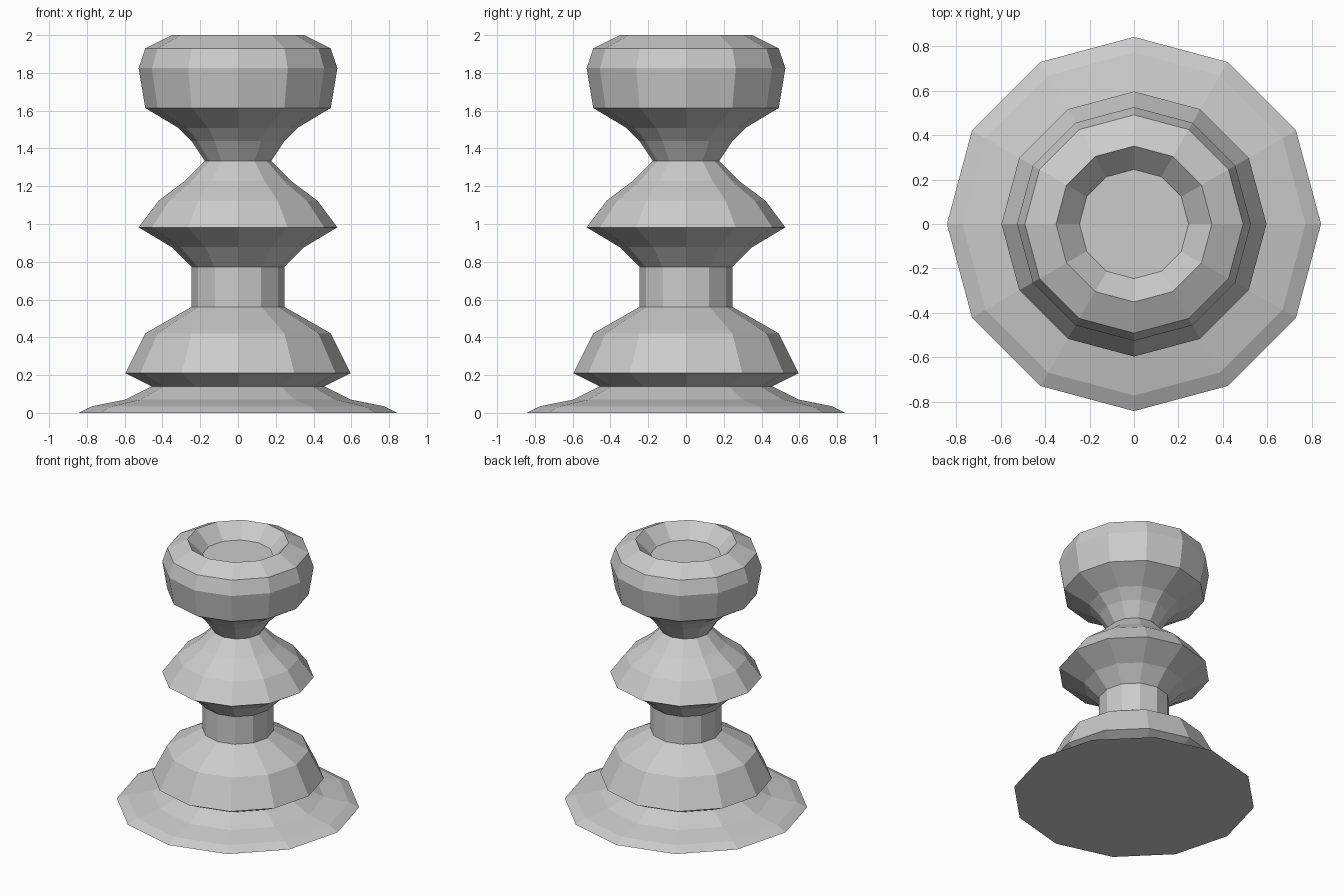
import bpy
import bmesh
from math import cos, sin, tau

cube = bpy.data.objects.get("Cube")
if cube:
    bpy.data.objects.remove(cube, do_unlink=True)

SIDES = 12
UNIT = 2 / 57   # the turned profile sits on a 57-step height grid

# Profile as (radius, height) steps, from the foot up and into the top recess
foot = [(24, 0), (22, 1), (17, 2), (13, 4)]
lower_bell = [(17, 6), (14, 12), (7, 16)]
stem = [(7, 22)]
collar = [(10, 25), (15, 28), (12, 32), (8, 35), (5, 38)]
head = [(7, 41), (9, 43), (14, 46), (15, 52), (14, 55), (10, 57)]
recess = [(7, 54)]
profile = foot + lower_bell + stem + collar + head + recess

# Stone material
stone = bpy.data.materials.new("grey stone")
stone.use_nodes = True
colour = (0.6, 0.6, 0.6, 1)
stone.diffuse_color = colour
stone.node_tree.nodes["Principled BSDF"].inputs["Base Color"].default_value = colour


def ring(bm, radius, height):
    return [bm.verts.new((radius * UNIT * cos(tau * i / SIDES),
                          radius * UNIT * sin(tau * i / SIDES),
                          height * UNIT)) for i in range(SIDES)]


# Turned body with flat facets, closed at the foot and the recess floor
bm = bmesh.new()
rings = [ring(bm, r, h) for r, h in profile]
for low, high in zip(rings, rings[1:]):
    for i in range(SIDES):
        j = (i + 1) % SIDES
        bm.faces.new((low[i], low[j], high[j], high[i]))
bm.faces.new(rings[0][::-1])
bm.faces.new(rings[-1])

mesh = bpy.data.meshes.new("turned_pedestal")
bm.to_mesh(mesh)
bm.free()
mesh.materials.append(stone)
pedestal = bpy.data.objects.new("turned_pedestal", mesh)
bpy.context.collection.objects.link(pedestal)
